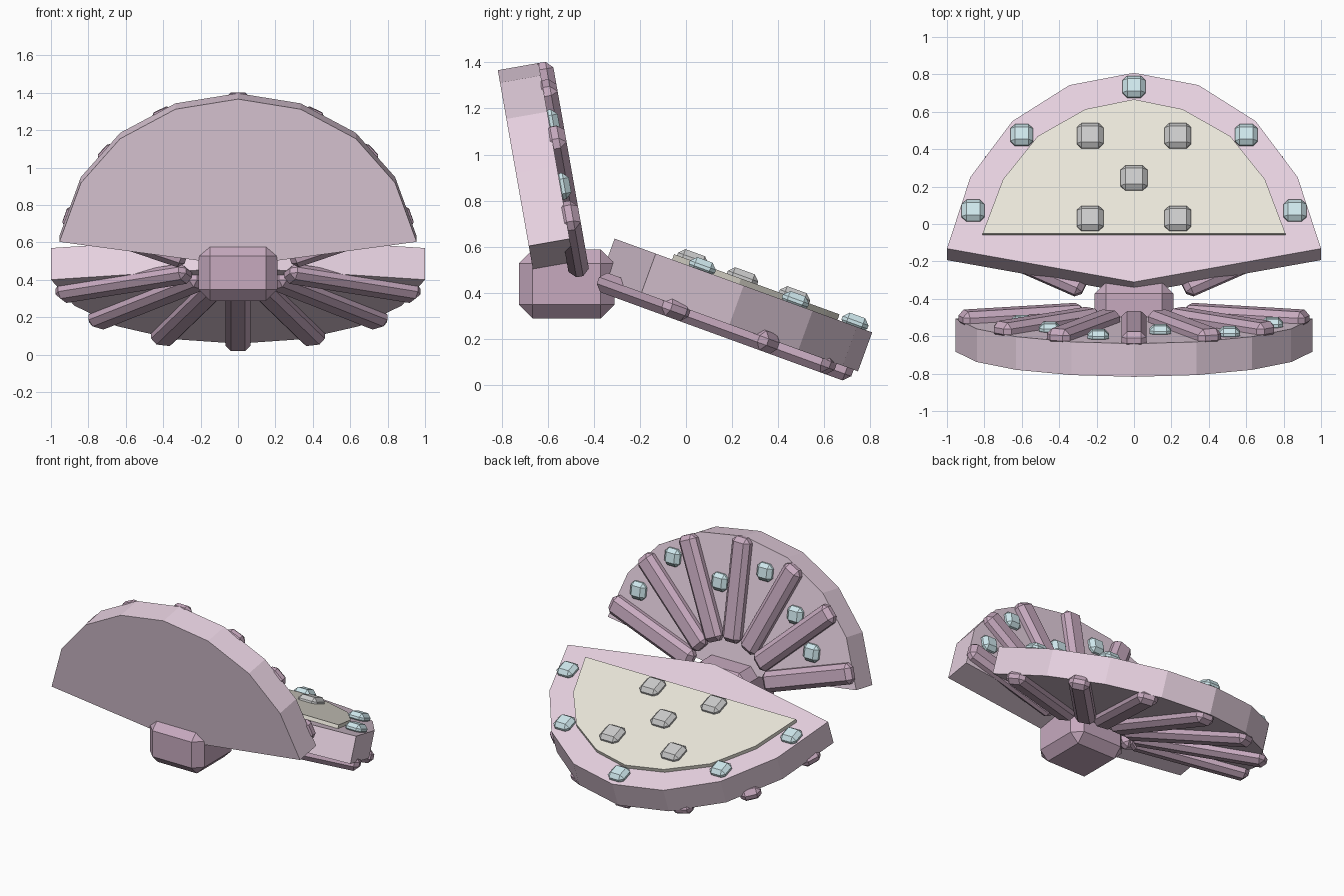
import bpy, bmesh
from math import radians, sin, cos
from mathutils import Matrix

if "Cube" in bpy.data.objects:
    bpy.data.objects.remove(bpy.data.objects["Cube"])


def material(name, rgb):
    m = bpy.data.materials.new(name)
    m.diffuse_color = (*rgb, 1)
    m.use_nodes = True
    m.node_tree.nodes["Principled BSDF"].inputs["Base Color"].default_value = m.diffuse_color
    return m


PINK = material("pale_pink", (0.80, 0.64, 0.75))
MAUVE = material("mauve", (0.57, 0.40, 0.52))
CREAM = material("cream", (0.83, 0.80, 0.71))
AQUA = material("aqua", (0.62, 0.80, 0.84))
WHITE = material("pearl_white", (0.80, 0.80, 0.79))


def finish(bm, name, mat, matrix):
    bmesh.ops.recalc_face_normals(bm, faces=bm.faces)
    me = bpy.data.meshes.new(name)
    bm.to_mesh(me)
    bm.free()
    me.materials.append(mat)
    ob = bpy.data.objects.new(name, me)
    bpy.context.collection.objects.link(ob)
    ob.matrix_world = matrix
    return ob


def slab(name, half, z0, z1, mat, frame):
    """Extrude a profile given by its right half, mirrored in x."""
    outline = half + [(-x, y) for x, y in reversed(half) if x > 0]
    bm = bmesh.new()
    face = bm.faces.new([bm.verts.new((x, y, z0)) for x, y in outline])
    ext = bmesh.ops.extrude_face_region(bm, geom=[face])
    top = [v for v in ext["geom"] if isinstance(v, bmesh.types.BMVert)]
    bmesh.ops.translate(bm, verts=top, vec=(0, 0, z1 - z0))
    return finish(bm, name, mat, frame)


def block(name, size, bevel, mat, frame):
    """Chamfered box centred on its frame."""
    bm = bmesh.new()
    bmesh.ops.create_cube(bm, size=1, matrix=Matrix.Diagonal((*size, 1)))
    bmesh.ops.bevel(bm, geom=bm.edges[:], offset=bevel, segments=1, affect='EDGES')
    return finish(bm, name, mat, frame)


def ribs(name, frame, spokes):
    """Fan of bars on the outer face: (angle, end radius) mirrored in x."""
    start, hub = 0.29, -0.08
    for i, (ang, end) in enumerate(spokes):
        for s in ((1, -1) if ang else (1,)):
            a, mid = radians(ang) * s, (start + end) / 2
            local = Matrix.Translation((sin(a) * mid, hub + cos(a) * mid, -0.195))
            block(f"{name}_{i}_{'right' if s > 0 else 'left'}", (0.135, end - start, 0.09),
                  0.03, MAUVE, frame @ local @ Matrix.Rotation(-a, 4, 'Z'))


def gems(name, frame, spots, z, size, mat):
    for i, (x, y) in enumerate(spots):
        block(f"{name}_{i}", size, 0.025, mat, frame @ Matrix.Translation((x, y, z)))


lower = Matrix.Translation((0, -0.31, 0.635)) @ Matrix.Rotation(radians(-20), 4, 'X')
upper = Matrix.Translation((0, -0.66, 0.475)) @ Matrix.Rotation(radians(100), 4, 'X')

# Shell halves
slab("lower_shell", [(0, 0), (1, 0.19), (0.875, 0.596), (0.65, 0.915), (0.345, 1.12), (0, 1.19)],
     -0.18, 0, PINK, lower)
slab("upper_shell", [(0, 0), (0.955, 0.13), (0.84, 0.45), (0.63, 0.69), (0.335, 0.85), (0, 0.905)],
     -0.18, 0, PINK, upper)

# Inner lining of the lower shell
slab("inner_lining", [(0.81, 0.266), (0.70, 0.575), (0.515, 0.82), (0.26, 0.974), (0, 1.03)],
     -0.01, 0.025, CREAM, lower)

# Radiating ribs
ribs("lower_rib", lower, [(0, 1.25), (19.5, 1.23), (41, 1.17), (65, 1.06)])
ribs("upper_rib", upper, [(0, 0.985), (25, 0.985), (47, 0.99), (71, 0.98)])

# Hinge
block("hinge", (0.42, 0.415, 0.30), 0.06, MAUVE, Matrix.Translation((0, -0.518, 0.438)))

# Studs: rim, lining and upper shell back
gems("rim_stud", lower, [(-0.86, 0.40), (0.86, 0.40), (-0.6, 0.83), (0.6, 0.83), (0, 1.105)],
     0.015, (0.122, 0.12, 0.065), AQUA)
gems("lining_stud", lower, [(-0.235, 0.82), (0.235, 0.82), (0, 0.58), (-0.235, 0.35), (0.235, 0.35)],
     0.03, (0.142, 0.14, 0.065), WHITE)
gems("upper_stud", upper, [(0.74, 0.36), (0.51, 0.64), (0.14, 0.57), (-0.19, 0.72), (-0.45, 0.50), (-0.6, 0.29)],
     -0.19, (0.115, 0.115, 0.065), AQUA)
